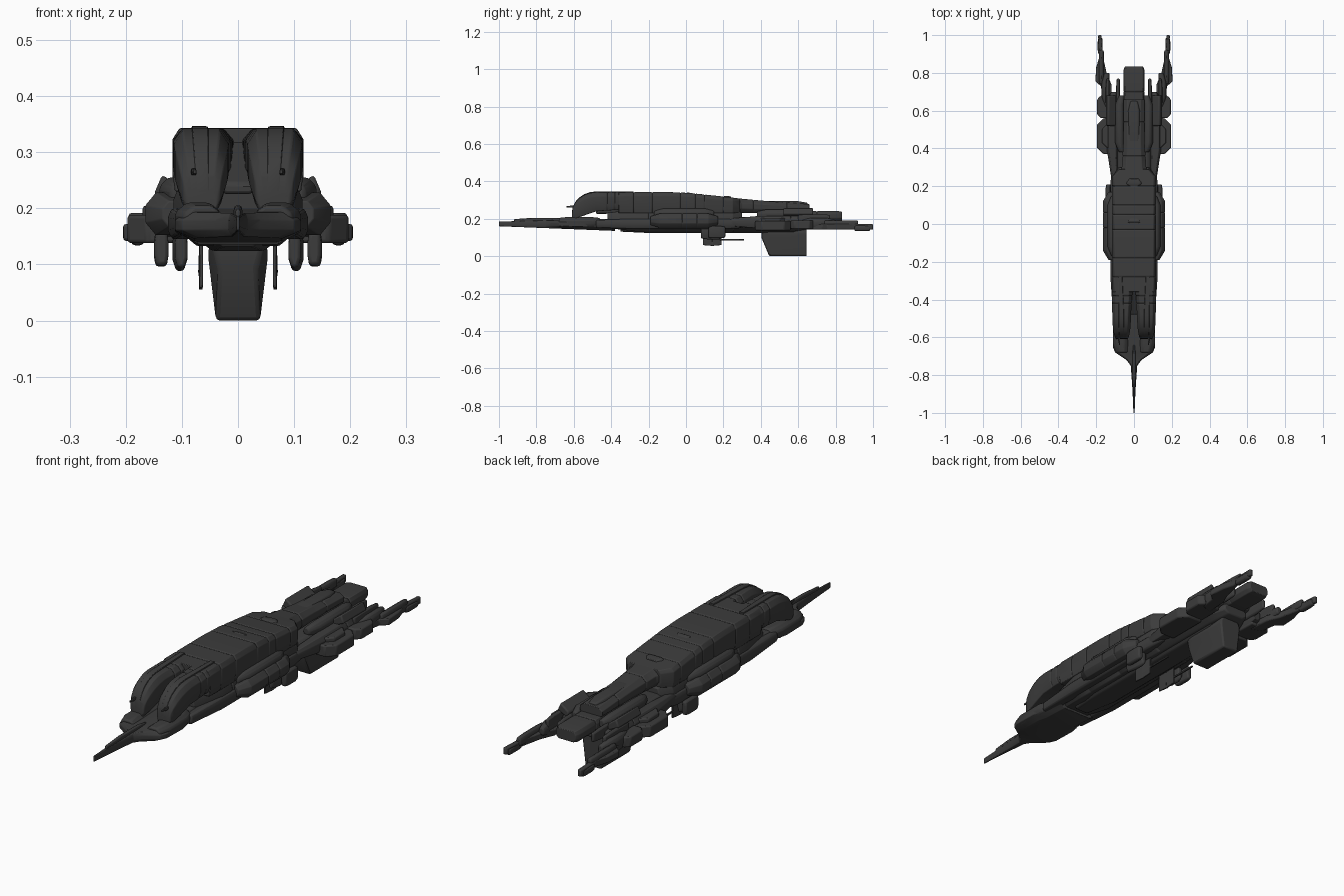
import bpy, bmesh, math

cube = bpy.data.objects.get("Cube")
if cube:
    bpy.data.objects.remove(cube, do_unlink=True)

# One charcoal hull colour
charcoal = (.045, .045, .045, 1)
hull_paint = bpy.data.materials.new("charcoal hull")
hull_paint.use_nodes = True
hull_paint.diffuse_color = charcoal
hull_paint.node_tree.nodes["Principled BSDF"].inputs["Base Color"].default_value = charcoal


def skin(name, rings, mirror=False, bevel=.006):
    """Joins equal-length rings of points into a closed, bevelled solid."""
    bm = bmesh.new()
    loops = [[bm.verts.new(point) for point in ring] for ring in rings]
    for near, far in zip(loops, loops[1:]):
        for i in range(len(near)):
            bm.faces.new((near[i - 1], near[i], far[i], far[i - 1]))
    bm.faces.new(loops[0])
    bm.faces.new(loops[-1])
    bmesh.ops.recalc_face_normals(bm, faces=bm.faces)
    mesh = bpy.data.meshes.new(name)
    bm.to_mesh(mesh)
    bm.free()
    mesh.materials.append(hull_paint)
    obj = bpy.data.objects.new(name, mesh)
    bpy.context.collection.objects.link(obj)
    if mirror:
        obj.modifiers.new("Mirror", "MIRROR").use_mirror_merge = False
    rounding = obj.modifiers.new("Bevel", "BEVEL")
    rounding.width, rounding.segments = bevel, 2
    rounding.limit_method, rounding.angle_limit = "ANGLE", math.radians(25)
    bpy.ops.object.select_all(action="DESELECT")
    obj.select_set(True)
    bpy.context.view_layer.objects.active = obj
    bpy.ops.object.shade_smooth_by_angle(angle=math.radians(35))


def blend(a, b, t):
    """Section part of the way between two sections."""
    return [p + (q - p) * t for p, q in zip(a, b)]


def add_grooves(rows, grooves, depth=.004):
    """Inserts narrow, slightly shrunken sections as panel seams."""
    rows = list(rows)
    for groove in grooves:
        for a, b in zip(rows, rows[1:]):
            if a[0] < groove - depth and groove + depth < b[0]:
                seam = []
                for shift, inset in ((-depth, 0), (0, depth), (depth, 0)):
                    y, left, right, floor, roof = blend(a, b, (groove + shift - a[0]) / (b[0] - a[0]))
                    seam.append((y, left + inset, right - inset, floor, roof - inset))
                place = rows.index(b)
                rows[place:place] = seam
                break
    return rows


def loft(name, rows, top=.12, bottom=.12, low=.3, high=.7, grooves=(), **finish):
    """Sections along y, each (y, left, right, floor, roof), with cut corners."""
    rings = []
    for y, left, right, floor, roof in add_grooves(rows, grooves):
        width, height = right - left, roof - floor
        half = [(left + bottom * width, floor), (left, floor + low * height),
                (left, floor + high * height), (left + top * width, roof)]
        other = [(left + right - x, z) for x, z in reversed(half)]
        rings.append([(x, y, z) for x, z in half + other])
    skin(name, rings, **finish)


def pod(name, x, y, z, nose=.05, tail=.05, tip=.6, **style):
    """Long block whose ends narrow; x is a half width, or an inner and outer side."""
    paired = isinstance(x, tuple)
    left, right = x if paired else (-x, x)
    anchor = left if paired else 0
    middle = sum(z) / 2

    def section(at, size):
        sides = [anchor + (side - anchor) * size for side in (left, right)]
        return (at, *sides, *[middle + (level - middle) * size for level in z])

    front, back = y
    loft(name, [section(front, tip), section(front + nose, 1),
                section(back - tail, 1), section(back, tip)], mirror=paired, **style)


def plate(name, outline, z, **finish):
    """Flat plan outline on the left side, repeated on the right."""
    skin(name, [[(x, y, level) for x, y in outline] for level in z], mirror=True, **finish)


def wing(name, x, y, z, sweep=.03, **finish):
    """Side plate with clipped outer corners."""
    (root, outer), (front, back) = x, y
    clip = outer - sweep
    plate(name, [(root, front), (clip, front), (outer, front + sweep), (outer, back - sweep),
                 (clip, back), (root, back)], z, **finish)


# Prow: needle opening into a broad shovel
prow = [(-1, .003), (-.88, .008), (-.75, .017), (-.72, .04), (-.68, .1),
        (-.65, .112), (-.54, .112), (-.5, .1), (-.38, .1)]
loft("prow", [(y, -w, w, .12 - y * .04, .21 + y * .025) for y, w in prow], top=.1, bottom=.15)
pod("needle_spine", x=.008, y=(-.92, -.64), z=(.17, .205), nose=.1)
pod("prow_cheek", x=(.03, .112), y=(-.68, -.46), z=(.153, .21), tip=.8, top=.25)

# Lower hull, keel and waist belt
pod("lower_hull", x=.115, y=(-.42, .3), z=(.133, .25), nose=.15, tip=.7, top=.06, bottom=.18,
    grooves=(-.2, 0, .12))
pod("rear_hull", x=.1, y=(.2, .68), z=(.133, .21), tail=.1, bottom=.18)
pod("keel", x=.06, y=(-.35, .62), z=(.124, .16), nose=.15)
pod("waist_belt", x=(.07, .125), y=(-.48, .32), z=(.145, .2), nose=.2, tail=.1, tip=.75)

# Upper armoured hull
roof_line = [(-.36, .342), (-.1, .343), (.02, .338), (.16, .323), (.25, .313)]
loft("upper_hull", [(y, -.117, .117, .23, roof) for y, roof in roof_line] + [(.29, -.08, .08, .235, .308)],
     top=.055, bottom=.02, high=.82, grooves=(-.28, -.18, -.03, .05, .1, .2))

# Forked nose, curling down to narrow toes
fork, ribs = [], []
steps = 6
for i in range(steps + 1):
    angle = math.pi / 2 * i / steps
    reach, rise = 1 - math.cos(angle), math.sin(angle)
    y, roof = -.61 + .13 * reach, .23 + .112 * rise
    fork.append((y, .036 - .02 * rise, .092 + .023 * rise, .195 + .045 * reach, roof))
    ribs.append((y, .05, .075 + .01 * rise, .2 + .1 * rise, roof + .004))
loft("nose_fork", fork + [(-.33, .006, .117, .25, .342)], top=.16, bottom=.1, high=.78,
     grooves=(-.42, -.38), mirror=True)
loft("fork_rib", ribs + [(-.28, .06, .085, .3, .347)], mirror=True, bevel=.003)
loft("fork_ramp", [(-.48, -.03, .03, .225, .245), (-.33, -.03, .03, .23, .335)], top=0)
pod("nose_sensor", x=(.074, .084), y=(-.64, -.57), z=(.259, .271), bevel=.001)
pod("dorsal_hatch", x=.04, y=(0, .03), z=(.32, .341), nose=.01, tail=.02, bevel=.002)
pod("dorsal_scoop", x=.04, y=(.2, .24), z=(.3, .323), nose=.01, tail=.02, bevel=.002)

# Flank pods
pod("flank_pod", x=(.09, .165), y=(-.19, .17), z=(.152, .228), top=.25, bottom=.25, grooves=(-.02, .06))
pod("flank_cap", x=(.09, .14), y=(-.17, .15), z=(.2, .255), top=.3)

# Dorsal spine and tail block
spine = [(.24, .1, .313), (.3, .065, .307), (.45, .055, .293), (.66, .055, .278)]
loft("dorsal_spine", [(y, -w, w, .232, roof) for y, w, roof in spine], top=.18, grooves=(.36, .54))
pod("spine_ridge", x=.032, y=(.36, .65), z=(.25, .294))
pod("tail_block", x=.056, y=(.5, .835), z=(.187, .241), tail=.02, tip=.85, top=.08, grooves=(.7,))
pod("spine_shoulder", x=(.05, .1), y=(.38, .68), z=(.195, .25), top=.3)

# Engine nacelles with spikes and flared fins
pod("nacelle", x=(.085, .143), y=(.24, .7), z=(.148, .215), nose=.15, top=.2, grooves=(.56,))
for side, inner in (("inner", .075), ("outer", .13)):
    pod(side + "_spike", x=(inner, inner + .02), y=(.6, .77), z=(.175, .225), tip=.8)
flare = [(.095, .2), (.15, .225), (.135, .26), (.095, .23)]
skin("flared_fin", [[(x, y, z) for x, z in flare] for y in (.52, .68)], mirror=True)

# Side plates
wing("front_wing", x=(.09, .197), y=(.37, .56), z=(.138, .188), sweep=.035)
wing("wing_cap", x=(.09, .17), y=(.4, .53), z=(.18, .205))
wing("rear_wing", x=(.09, .195), y=(.56, .68), z=(.145, .192), sweep=.02)

# Trailing prongs
plate("tail_prong", [(.115, .64), (.165, .66), (.175, .73), (.205, .755), (.2, .83), (.185, .88),
                     (.19, 1), (.172, 1), (.165, .89), (.145, .8), (.12, .74)],
      z=(.142, .172), bevel=.005)
pod("prong_spine", x=(.13, .172), y=(.62, .8), z=(.15, .205), top=.25)
pod("prong_rib", x=(.16, .186), y=(.74, .92), z=(.15, .192), tip=.9, top=.25)
pod("prong_tip", x=(.166, .192), y=(.9, .985), z=(.134, .165), nose=.02, tail=.02, tip=.9)

# Ventral fin, with a raked leading edge
fin = [(.405, .045, .095), (.445, .053, 0), (.645, .053, 0)]
loft("ventral_fin", [(y, -w, w, floor, .15) for y, w, floor in fin],
     bottom=.13, low=.75, high=.85, bevel=.008)

# Hanging struts and aerials
pod("outer_strut", x=(.124, .15), y=(.12, .21), z=(.096, .16), nose=.02, tail=.02, tip=.9)
pod("inner_strut", x=(.09, .117), y=(.08, .19), z=(.088, .16), tail=.02, tip=.8, bottom=.25)
pod("hanging_blade", x=(.062, .07), y=(.09, .19), z=(.055, .14), tip=.9, bevel=.002)
pod("aerial", x=(.063, .071), y=(.18, .31), z=(.084, .092), tip=.9, bevel=.001)
